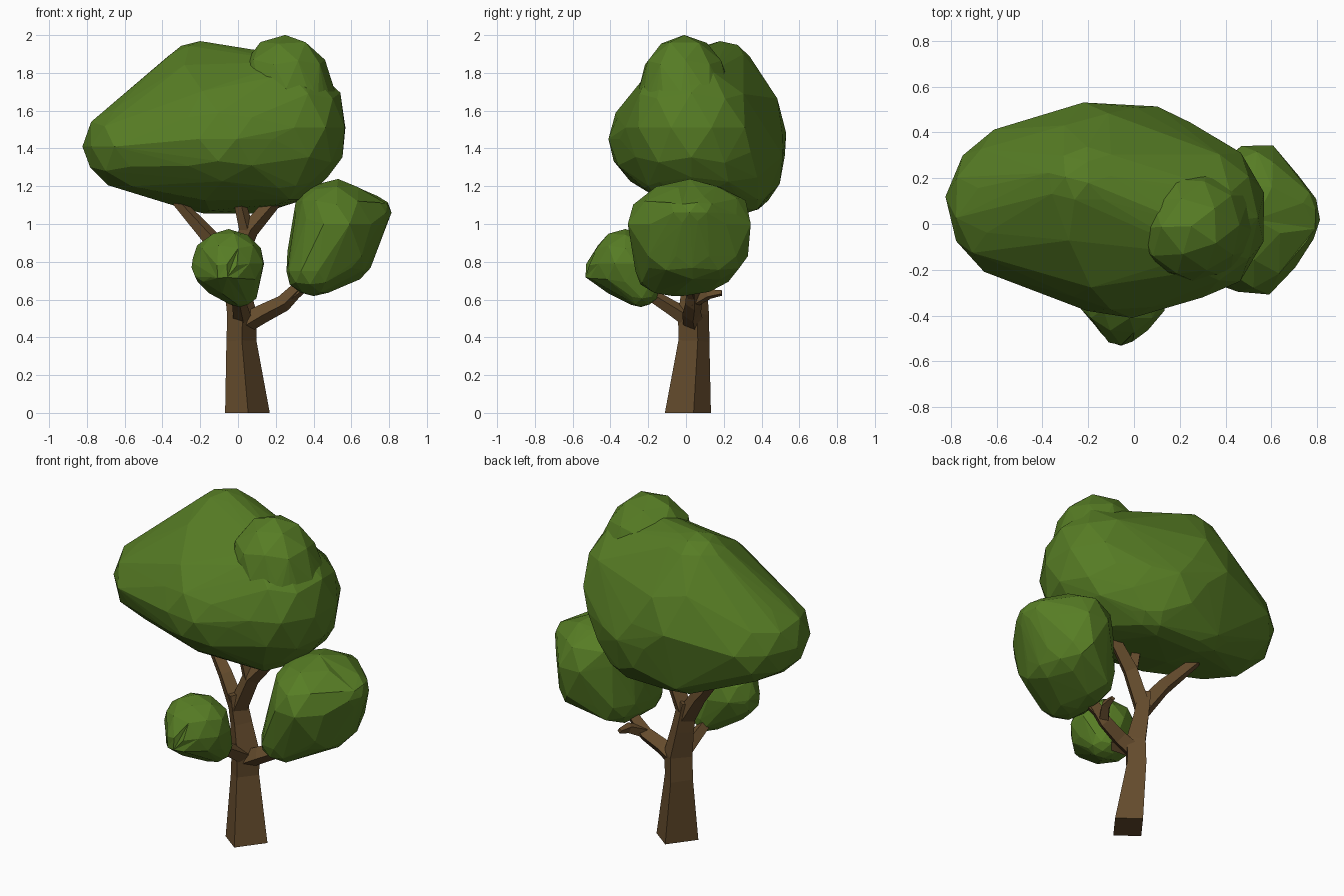
import bpy, bmesh, math, random
from mathutils import Vector, Matrix

random.seed(4)


def material(name, rgb):
    m = bpy.data.materials.new(name)
    m.diffuse_color = (*rgb, 1)
    return m


LEAF = material("leaf_green", (0.095, 0.205, 0.018))
BARK = material("bark_brown", (0.13, 0.072, 0.026))


def finish(bm, name, mat):
    bmesh.ops.recalc_face_normals(bm, faces=bm.faces[:])
    me = bpy.data.meshes.new(name)
    bm.to_mesh(me)
    bm.free()
    me.materials.append(mat)
    ob = bpy.data.objects.new(name, me)
    bpy.context.collection.objects.link(ob)
    return ob


def foliage(name, lobes, merge=0.06):
    """Faceted hull wrapped around a few ellipsoids (centre, radii)."""
    src = bmesh.new()
    bmesh.ops.create_icosphere(src, subdivisions=2, radius=1)
    dirs = [v.co.copy() for v in src.verts]
    src.free()
    bm = bmesh.new()
    for c, r in lobes:
        spin = Matrix.Rotation(random.uniform(0, 6.28), 3, 'Z')
        for d in dirs:
            p = spin @ d * random.uniform(0.99, 1.04)
            bm.verts.new(Vector(c) + Vector(a * b for a, b in zip(p, r)))
    bmesh.ops.convex_hull(bm, input=bm.verts[:])
    bmesh.ops.delete(bm, geom=[v for v in bm.verts if not v.link_faces], context='VERTS')
    # merge slivers so the facets stay large
    bmesh.ops.remove_doubles(bm, verts=bm.verts[:], dist=merge)
    return finish(bm, name, LEAF)


def limb(name, path, sides=4, flat_base=False, skew=0.0):
    """Tapered low-poly tube through (x, y, z, radius) points."""
    bm = bmesh.new()
    pts = [Vector(p[:3]) for p in path]
    rings = []
    for i, p in enumerate(pts):
        t = pts[min(i + 1, len(pts) - 1)] - pts[max(i - 1, 0)]
        if flat_base and i == 0:
            t = Vector((0, 0, 1))
        q = Vector((0, 0, 1)).rotation_difference(t.normalized())
        ring = []
        for k in range(sides):
            a = 2 * math.pi * k / sides + 0.14 + skew * (-1) ** k
            ring.append(bm.verts.new(p + q @ Vector((math.cos(a), math.sin(a), 0)) * path[i][3]))
        rings.append(ring)
    for a, b in zip(rings, rings[1:]):
        for k in range(sides):
            n = (k + 1) % sides
            bm.faces.new((a[k], a[n], b[n], b[k]))
    bm.faces.new(rings[0][::-1])
    bm.faces.new(rings[-1])
    return finish(bm, name, BARK)


# Trunk and branches
limb("trunk", [(0.05, 0.01, 0, 0.122), (0.018, 0.042, 0.38, 0.082), (0.022, 0.04, 0.52, 0.082),
               (-0.01, 0.045, 0.68, 0.065), (-0.04, 0.04, 0.85, 0.055)], 4, True, 0.11)
limb("crown_branch_left", [(-0.03, 0.04, 0.76, 0.055), (-0.14, 0.08, 0.92, 0.045), (-0.32, 0.15, 1.12, 0.03)])
limb("crown_branch_right", [(-0.03, 0.04, 0.76, 0.055), (0.06, 0.04, 0.97, 0.05), (0.22, 0.06, 1.15, 0.035)])
limb("crown_twig", [(0.05, 0.04, 0.95, 0.04), (0.0, 0.03, 1.15, 0.03)])
limb("side_branch", [(0.03, 0.04, 0.47, 0.055), (0.13, 0.03, 0.525, 0.05), (0.24, 0.04, 0.58, 0.045),
                     (0.33, 0.04, 0.67, 0.035)])
limb("side_twig_back", [(0.25, 0.04, 0.59, 0.036), (0.30, 0.12, 0.63, 0.03), (0.31, 0.19, 0.635, 0.015)])
limb("side_twig_outer", [(0.28, 0.04, 0.61, 0.03), (0.42, 0.0, 0.72, 0.02)])
limb("front_branch", [(0.025, 0.03, 0.49, 0.05), (0.01, -0.08, 0.56, 0.04), (-0.01, -0.24, 0.66, 0.03)])

# Foliage: one large canopy with a small second peak, and two lower clumps
foliage("crown", [((-0.55, 0.09, 1.41), (0.265, 0.32, 0.24)),
                  ((-0.15, 0.10, 1.48), (0.36, 0.43, 0.41)),
                  ((-0.05, -0.17, 1.45), (0.33, 0.24, 0.26)),
                  ((-0.20, 0.18, 1.82), (0.20, 0.17, 0.145)),
                  ((-0.02, 0.27, 1.36), (0.30, 0.26, 0.27)),
                  ((-0.18, 0.31, 1.21), (0.22, 0.15, 0.155)),
                  ((0.10, 0.31, 1.21), (0.20, 0.13, 0.15)),
                  ((0.22, -0.05, 1.28), (0.17, 0.20, 0.17)),
                  ((0.30, 0.03, 1.51), (0.275, 0.34, 0.34)),
                  ((0.20, 0.08, 1.38), (0.30, 0.36, 0.29)),
                  ((0.24, 0.00, 1.64), (0.24, 0.26, 0.25))])
foliage("crown_peak", [((0.25, -0.01, 1.72), (0.24, 0.24, 0.275)),
                       ((0.30, 0.01, 1.56), (0.25, 0.27, 0.25))])
foliage("side_foliage", [((0.53, 0.02, 1.00), (0.22, 0.335, 0.23)),
                         ((0.70, 0.03, 1.06), (0.11, 0.15, 0.10)),
                         ((0.55, 0.07, 1.05), (0.18, 0.25, 0.16)),
                         ((0.43, 0.03, 1.03), (0.14, 0.26, 0.18)),
                         ((0.56, 0.04, 0.83), (0.16, 0.28, 0.14)),
                         ((0.40, -0.07, 0.75), (0.145, 0.20, 0.13)),
                         ((0.40, 0.00, 0.78), (0.15, 0.26, 0.16))])
foliage("front_foliage", [((-0.05, -0.32, 0.79), (0.19, 0.175, 0.18)),
                          ((-0.06, -0.45, 0.75), (0.10, 0.09, 0.07)),
                          ((-0.17, -0.32, 0.77), (0.08, 0.09, 0.09)),
                          ((0.01, -0.24, 0.66), (0.10, 0.10, 0.10))], 0.05)
